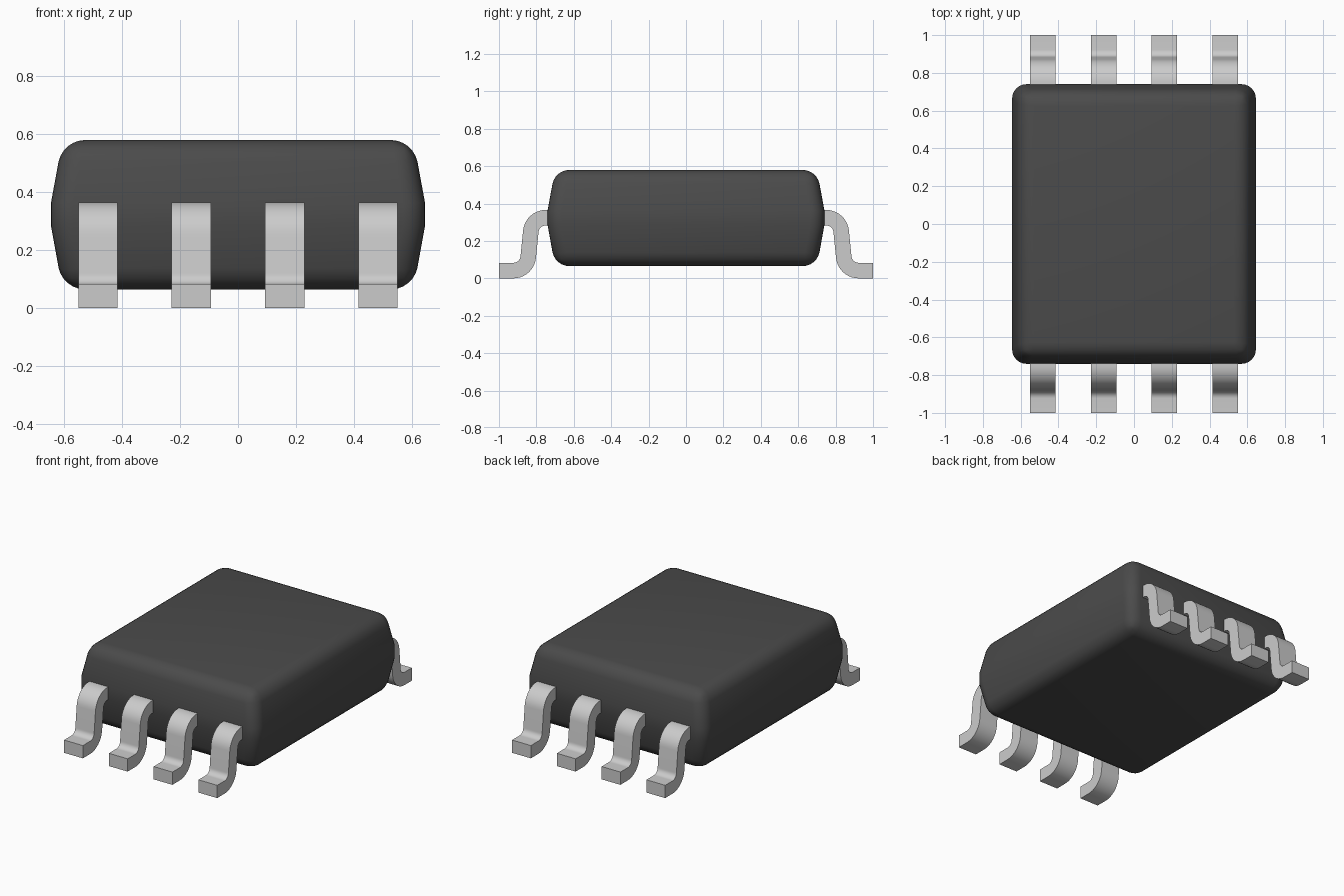
import bpy, bmesh
from math import cos, sin, radians
from mathutils import Vector

cube = bpy.data.objects.get("Cube")
if cube:
    bpy.data.objects.remove(cube, do_unlink=True)


def material(name, grey):
    mat = bpy.data.materials.new(name)
    mat.use_nodes = True
    mat.diffuse_color = (grey, grey, grey, 1)
    mat.node_tree.nodes["Principled BSDF"].inputs["Base Color"].default_value = (grey, grey, grey, 1)
    return mat


def finish(bm, name, mat, angle):
    bmesh.ops.recalc_face_normals(bm, faces=bm.faces)
    mesh = bpy.data.meshes.new(name)
    bm.to_mesh(mesh)
    bm.free()
    mesh.materials.append(mat)
    obj = bpy.data.objects.new(name, mesh)
    bpy.context.collection.objects.link(obj)
    bpy.ops.object.select_all(action='DESELECT')
    obj.select_set(True)
    bpy.context.view_layer.objects.active = obj
    bpy.ops.object.shade_smooth_by_angle(angle=radians(angle))
    return obj


plastic = material("dark plastic", 0.07)
metal = material("tinned metal", 0.6)

# Package body: tapered above and below a flat waist, rounded corners and rims
HALF_X, HALF_Y, TAPER = 0.645, 0.74, 0.04
bm = bmesh.new()
rings = []
for z, inset in ((0.065, TAPER), (0.283, 0), (0.365, 0), (0.58, TAPER)):
    x, y = HALF_X - inset, HALF_Y - inset
    rings.append([bm.verts.new((sx * x, sy * y, z))
                  for sx, sy in ((-1, -1), (1, -1), (1, 1), (-1, 1))])
for low, high in zip(rings, rings[1:]):
    for i in range(4):
        j = (i + 1) % 4
        bm.faces.new((low[i], low[j], high[j], high[i]))
bm.faces.new(rings[0][::-1])
bm.faces.new(rings[-1])
waist = set(rings[1] + rings[2])
rounded = [e for e in bm.edges
           if not (set(e.verts) <= waist and abs(e.verts[0].co.z - e.verts[1].co.z) < 0.01)]
bmesh.ops.bevel(bm, geom=rounded, offset=0.075, segments=6, profile=0.5, affect='EDGES')
finish(bm, "package_body", plastic, 35)

# Leg centre line in (y, z): shoulder bend, sloping shank, ankle bend, flat foot
RADIUS, HALF_THICK, HALF_WIDTH, STEPS = 0.08, 0.0415, 0.0675, 10


def bend(cy, cz, start, end):
    angles = [radians(start + (end - start) * i / STEPS) for i in range(STEPS + 1)]
    return [Vector((cy + RADIUS * cos(a), cz + RADIUS * sin(a))) for a in angles]


path = [Vector((0.68, 0.324))] + bend(0.75, 0.244, 90, 4)
path += bend(0.923, 0.1215, 184, 270) + [Vector((1.0, 0.0415))]


def make_leg(name, x, side):
    bm = bmesh.new()
    sections = []
    for i, p in enumerate(path):
        along = (path[min(i + 1, len(path) - 1)] - path[max(i - 1, 0)]).normalized()
        if i in (0, len(path) - 1) or i in (1, len(path) - 2):
            along = Vector((1, 0))
        across = Vector((-along.y, along.x)) * HALF_THICK
        sections.append([bm.verts.new((x + w * HALF_WIDTH, side * (p + t * across).x, (p + t * across).y))
                         for w, t in ((-1, -1), (1, -1), (1, 1), (-1, 1))])
    for a, b in zip(sections, sections[1:]):
        for i in range(4):
            j = (i + 1) % 4
            bm.faces.new((a[i], a[j], b[j], b[i]))
    bm.faces.new(sections[0])
    bm.faces.new(sections[-1])
    finish(bm, name, metal, 35)


# Four legs along the front and four along the back
for row, side in (("front", -1), ("back", 1)):
    for n in range(4):
        make_leg(f"{row}_leg_{n + 1}", (n - 1.5) * 0.322, side)
